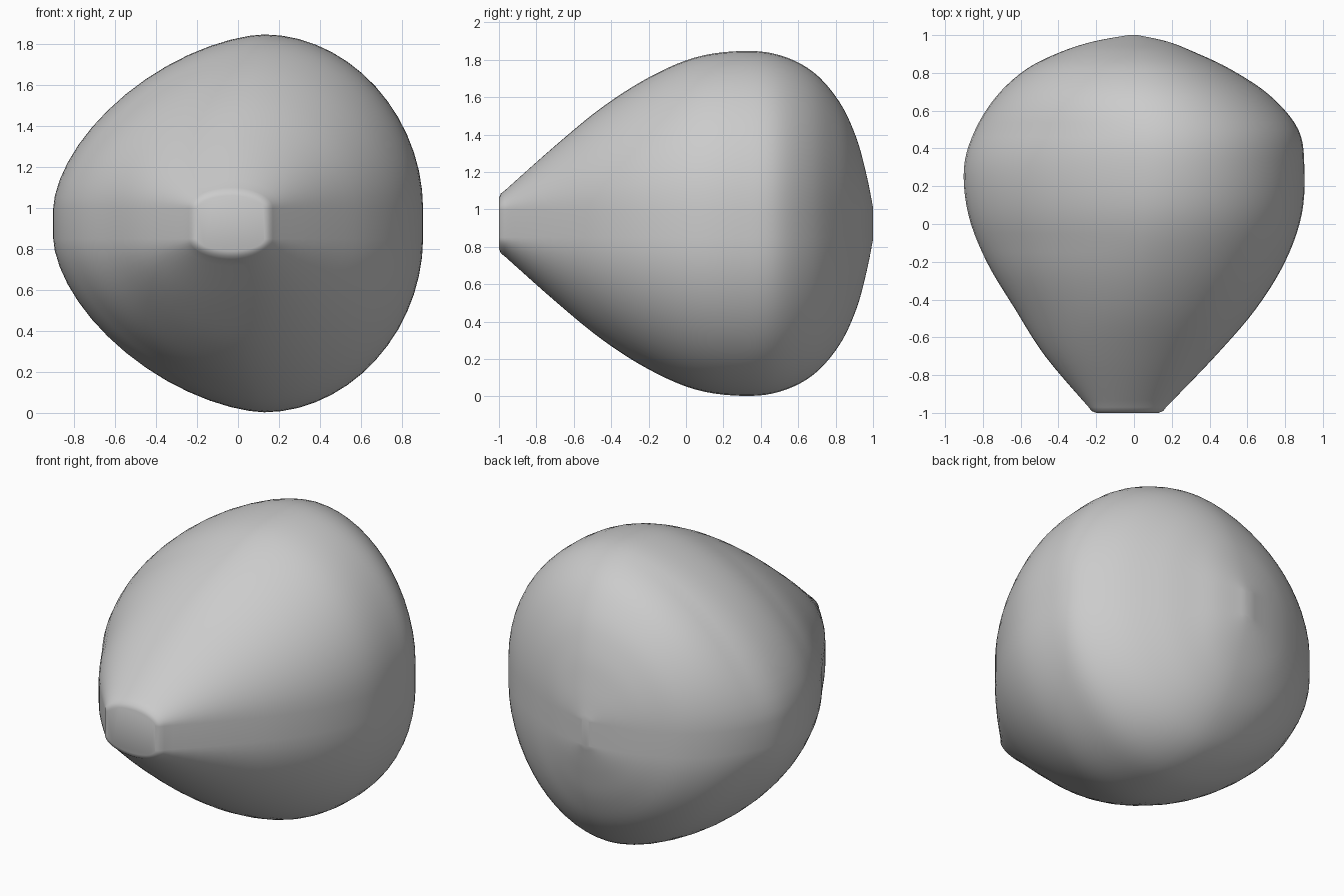
import bpy
import bmesh
import math

cube = bpy.data.objects.get("Cube")
if cube:
    bpy.data.objects.remove(cube)

MID, BAND = 0.925, 0.075   # middle height, half height of the flat waist band
ARC, STEPS = 28, 5         # segments per half section, rings between stations

# Stations from the blunt tip to the rounded back: y, left x, right x, half height, crest x
STATIONS = [
    (-0.97, -0.24, 0.17, 0.175, -0.03),
    (-0.70, -0.47, 0.43, 0.415, 0.01),
    (-0.45, -0.63, 0.645, 0.62, 0.05),
    (-0.20, -0.78, 0.80, 0.78, 0.09),
    (0.05, -0.877, 0.888, 0.888, 0.12),
    (0.30, -0.90, 0.902, 0.922, 0.13),
    (0.50, -0.84, 0.87, 0.90, 0.12),
    (0.68, -0.725, 0.72, 0.81, 0.09),
    (0.82, -0.57, 0.51, 0.65, 0.06),
    (0.91, -0.39, 0.32, 0.46, 0.03),
    (0.965, -0.22, 0.18, 0.26, 0.01),
    (1.00, -0.03, 0.02, 0.085, 0.0),
]


def blend(a, b, c, d, t):
    """Smooth curve through b and c."""
    return tuple(0.5 * (2 * q + (r - p) * t + (2 * p - 5 * q + 4 * r - s) * t * t
                        + (3 * q - p - 3 * r + s) * t ** 3)
                 for p, q, r, s in zip(a, b, c, d))


def section(y, left, right, half, crest):
    """Closed outline: fuller on the left side of the body, leaner on the right."""
    lean = min(1, max(0, (y + 1) / 0.9)) * min(1, max(0, (1.1 - y) / 0.6))
    upper = []
    for i in range(ARC + 1):
        a = math.pi * i / ARC
        c, s = math.cos(a), max(0, math.sin(a))
        power = 1.95 if c > 0 else 2 - 0.35 * lean
        reach = right - crest if c > 0 else left - crest
        x = crest + reach * abs(c) ** (2 / power)
        upper.append((x, BAND + (half - BAND) * s ** (2 / power)))
    top = [(x, y, MID + z) for x, z in upper]
    return top + [(x, y, MID - z) for x, z in reversed(upper)]


# Smooth rings, with a small rounded step down to the flat tip
rings = [(-1.0, -0.20, 0.13, 0.135, -0.03), (-0.99, -0.225, 0.155, 0.16, -0.03)]
last = len(STATIONS) - 1
for k in range(last):
    keys = [STATIONS[min(last, max(0, k + o))] for o in (-1, 0, 1, 2)]
    rings += [blend(*keys, j / STEPS) for j in range(STEPS)]
rings.append(STATIONS[-1])

# Skin the body
bm = bmesh.new()
loops = [[bm.verts.new(p) for p in section(*r)] for r in rings]
for a, b in zip(loops, loops[1:]):
    for i in range(len(a)):
        j = (i + 1) % len(a)
        bm.faces.new((a[i], a[j], b[j], b[i]))
bm.faces.new(loops[0])
bm.faces.new(loops[-1])
bmesh.ops.recalc_face_normals(bm, faces=bm.faces)
mesh = bpy.data.meshes.new("tapered_body")
bm.to_mesh(mesh)
bm.free()

body = bpy.data.objects.new("tapered_body", mesh)
bpy.context.collection.objects.link(body)

# Plain grey
grey = bpy.data.materials.new("plain_grey")
grey.use_nodes = True
colour = (0.6, 0.6, 0.6, 1)
grey.diffuse_color = colour
grey.node_tree.nodes["Principled BSDF"].inputs["Base Color"].default_value = colour
mesh.materials.append(grey)

bpy.ops.object.select_all(action='DESELECT')
body.select_set(True)
bpy.context.view_layer.objects.active = body
bpy.ops.object.shade_smooth_by_angle(angle=math.radians(50))
